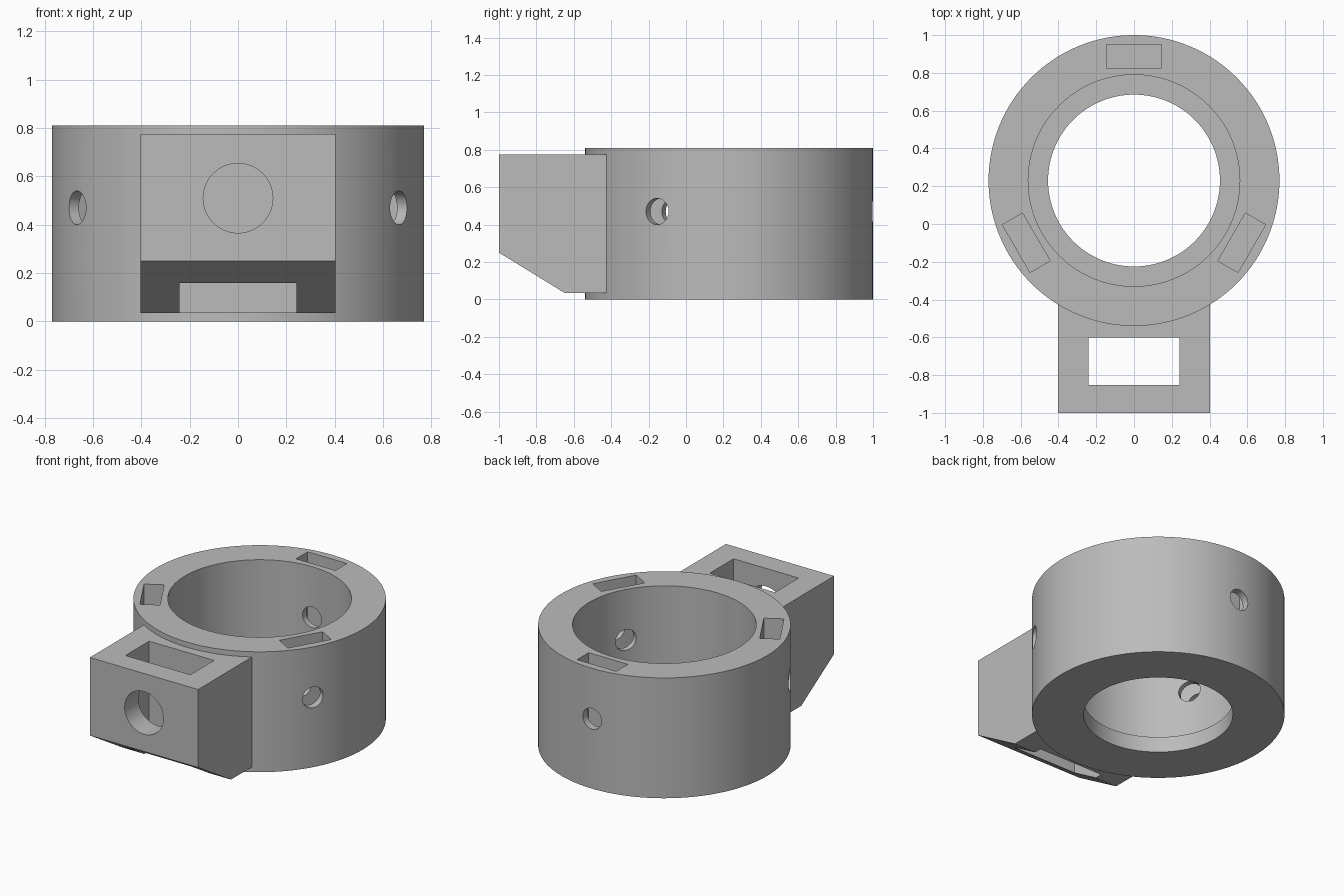
import bpy, bmesh
from math import radians
from mathutils import Matrix, Vector

old = bpy.data.objects.get("Cube")
if old:
    bpy.data.objects.remove(old, do_unlink=True)

CENTRE = Vector((0, 0.23, 0))
SEGMENTS = 128
BOLT_Z = 0.47

grey = bpy.data.materials.new("plain_grey")
grey.use_nodes = True
colour = (0.5, 0.5, 0.5, 1)
grey.diffuse_color = colour
grey.node_tree.nodes["Principled BSDF"].inputs["Base Color"].default_value = colour


def make(name, bm):
    bmesh.ops.recalc_face_normals(bm, faces=bm.faces)
    mesh = bpy.data.meshes.new(name)
    bm.to_mesh(mesh)
    bm.free()
    mesh.materials.append(grey)
    obj = bpy.data.objects.new(name, mesh)
    bpy.context.collection.objects.link(obj)
    return obj


def box(name, low, high, matrix=Matrix()):
    low, high = Vector(low), Vector(high)
    bm = bmesh.new()
    place = Matrix.Translation((low + high) / 2) @ Matrix.Diagonal((*(high - low), 1))
    bmesh.ops.create_cube(bm, size=1, matrix=matrix @ place)
    return make(name, bm)


def rod(name, radius, length, middle, matrix=Matrix(), sides=48):
    """Cylinder lying along y."""
    bm = bmesh.new()
    place = Matrix.Translation(middle) @ Matrix.Rotation(radians(90), 4, "X")
    bmesh.ops.create_cone(bm, cap_ends=True, segments=sides, radius1=radius,
                          radius2=radius, depth=length, matrix=matrix @ place)
    return make(name, bm)


def combine(target, tool, operation):
    mod = target.modifiers.new(tool.name, "BOOLEAN")
    mod.operation, mod.solver, mod.object = operation, "EXACT", tool
    bpy.context.view_layer.objects.active = target
    bpy.ops.object.modifier_apply(modifier=mod.name)
    bpy.data.objects.remove(tool, do_unlink=True)


# Ring with an inner lip at the bottom, turned from its cross-section
profile = [(0.77, 0), (0.77, 0.81), (0.56, 0.81), (0.56, 0.105), (0.455, 0.105), (0.455, 0)]
bm = bmesh.new()
rings = []
for i in range(SEGMENTS):
    turn = Matrix.Rotation(radians(360 * i / SEGMENTS), 4, "Z")
    rings.append([bm.verts.new(CENTRE + turn @ Vector((r, 0, z))) for r, z in profile])
for i, here in enumerate(rings):
    after = rings[(i + 1) % SEGMENTS]
    for j in range(len(profile)):
        k = (j + 1) % len(profile)
        bm.faces.new((here[j], after[j], after[k], here[k]))
holder = make("ring_holder", bm)

# Front mounting block with a sloped lower edge
side = [(-1, 0.25), (-0.65, 0.035), (-0.4, 0.035), (-0.4, 0.775), (-1, 0.775)]
bm = bmesh.new()
face = bm.faces.new([bm.verts.new((-0.403, y, z)) for y, z in side])
out = bmesh.ops.extrude_face_region(bm, geom=[face])
bmesh.ops.translate(bm, vec=(0.806, 0, 0),
                    verts=[g for g in out["geom"] if isinstance(g, bmesh.types.BMVert)])
block = make("mounting_block", bm)
combine(holder, block, "UNION")

# Vertical pocket and round front hole in the block
combine(holder, box("block_pocket", (-0.242, -0.852, -0.2), (0.242, -0.6, 1)), "DIFFERENCE")
combine(holder, rod("block_hole", 0.144, 0.4, (0, -0.95, 0.51), sides=64), "DIFFERENCE")

# Three nut slots, each with a radial bolt hole
for angle in (0, 120, 240):
    spot = Matrix.Translation(CENTRE) @ Matrix.Rotation(radians(angle), 4, "Z")
    combine(holder, box("nut_slot", (-0.146, 0.597, 0.325), (0.146, 0.72, 1), spot), "DIFFERENCE")
    combine(holder, rod("bolt_hole", 0.07, 0.5, (0, 0.67, BOLT_Z), spot), "DIFFERENCE")

# Smooth round walls, sharp edges
bpy.ops.object.select_all(action="DESELECT")
holder.select_set(True)
bpy.context.view_layer.objects.active = holder
bpy.ops.object.shade_smooth_by_angle(angle=radians(30))
